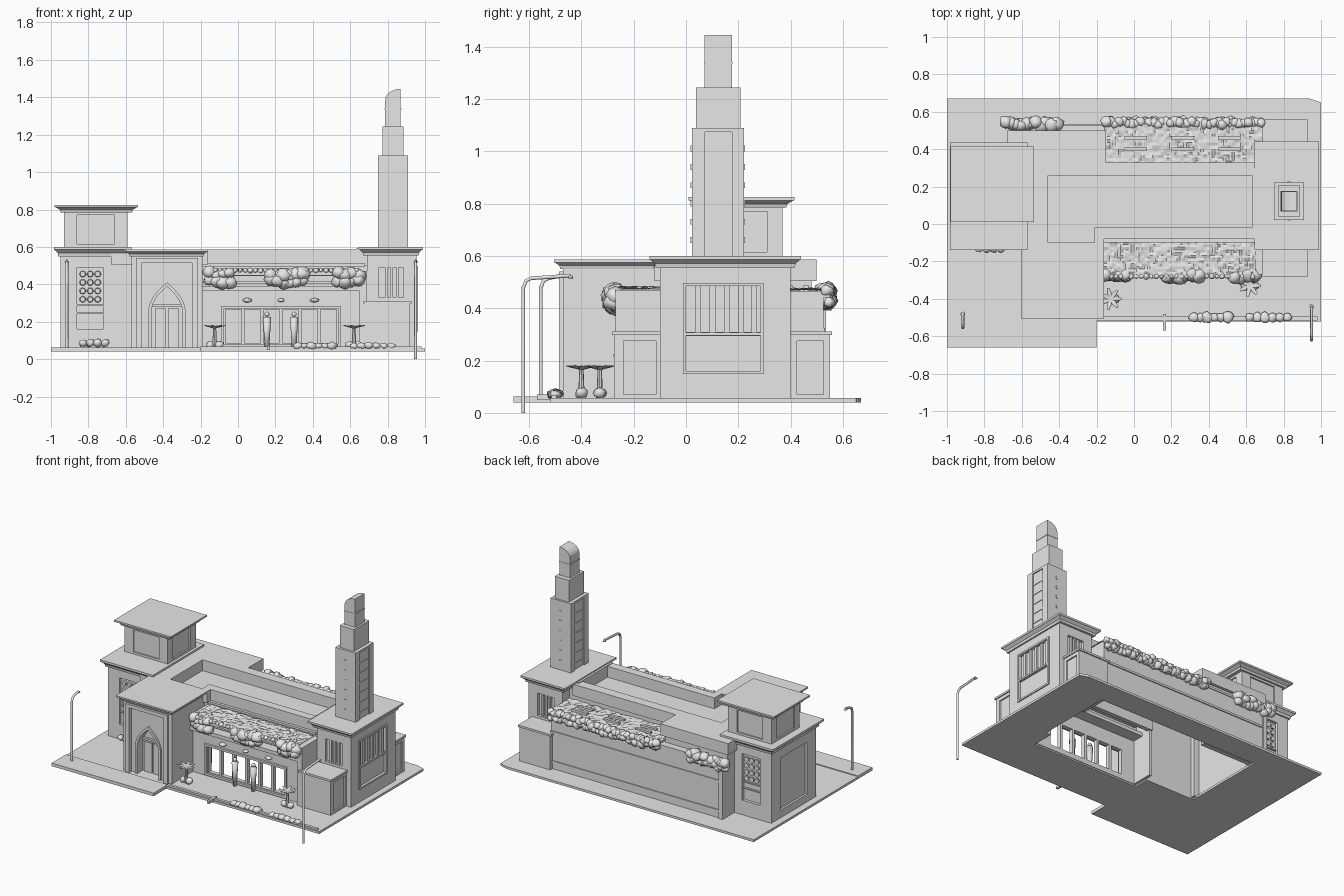
import bpy, bmesh, math, random
from mathutils import Vector, Matrix

random.seed(4)
if "Cube" in bpy.data.objects:
    bpy.data.objects.remove(bpy.data.objects["Cube"])

stone = bpy.data.materials.new("pale_grey_stone")
stone.use_nodes = True
stone.diffuse_color = (0.8, 0.8, 0.8, 1)
stone.node_tree.nodes["Principled BSDF"].inputs["Base Color"].default_value = (0.8, 0.8, 0.8, 1)


def finish(name, bm, smooth=False):
    bmesh.ops.recalc_face_normals(bm, faces=bm.faces)
    mesh = bpy.data.meshes.new(name)
    for f in bm.faces:
        f.smooth = smooth
    bm.to_mesh(mesh)
    bm.free()
    mesh.materials.append(stone)
    ob = bpy.data.objects.new(name, mesh)
    bpy.context.scene.collection.objects.link(ob)
    return ob


def add_loft(bm, rings):
    """Rectangular rings (x0, x1, y0, y1, z) joined from bottom to top."""
    loops = [[bm.verts.new(p) for p in ((a, c, z), (b, c, z), (b, d, z), (a, d, z))]
             for a, b, c, d, z in rings]
    bm.faces.new(loops[0])
    bm.faces.new(loops[-1])
    for lo, hi in zip(loops, loops[1:]):
        for i in range(4):
            j = (i + 1) % 4
            bm.faces.new((lo[i], lo[j], hi[j], hi[i]))


def boxes(name, items):
    bm = bmesh.new()
    for a, b, c, d, e, f in items:
        add_loft(bm, [(a, b, c, d, e), (a, b, c, d, f)])
    return finish(name, bm)


def box(name, *dims):
    return boxes(name, [dims])


def prism(name, pts, lo, hi, axis="z"):
    place = (lambda p, t: (p[0], p[1], t)) if axis == "z" else (lambda p, t: (p[0], t, p[1]))
    bm = bmesh.new()
    a, b = ([bm.verts.new(place(p, t)) for p in pts] for t in (lo, hi))
    bm.faces.new(a)
    bm.faces.new(b)
    for i in range(len(pts)):
        j = (i + 1) % len(pts)
        bm.faces.new((a[i], a[j], b[j], b[i]))
    return finish(name, bm)


def cut(ob, cutter):
    mod = ob.modifiers.new("cut", "BOOLEAN")
    mod.operation, mod.solver, mod.object = "DIFFERENCE", "EXACT", cutter
    bpy.context.view_layer.update()
    graph = bpy.context.evaluated_depsgraph_get()
    mesh = bpy.data.meshes.new_from_object(ob.evaluated_get(graph))
    ob.modifiers.clear()
    ob.data = mesh
    bpy.data.objects.remove(cutter)


def cornice(name, a, b, c, d, z0, z1, out=0.035):
    bm = bmesh.new()
    h = z1 - z0
    rings = [(out, 0), (out * 0.7, 0), (out * 0.6, 0.35), (out * 0.15, 0.65), (0, 0.7), (0, 1)]
    add_loft(bm, [(a + o, b - o, c + o, d - o, z0 + h * t) for o, t in rings])
    finish(name, bm)


def blobs(name, centres, size, squash=0.9):
    """Leafy clumps made of jittered spheres."""
    bm = bmesh.new()
    for c in centres:
        r = size * random.uniform(0.8, 1.15)
        made = bmesh.ops.create_icosphere(bm, subdivisions=2, radius=r)["verts"]
        for v in made:
            v.co *= random.uniform(0.82, 1.15)
            v.co.z *= squash
            v.co += Vector(c)
    finish(name, bm, True)


def foliage(name, x0, x1, y, z, size):
    n = max(2, int((x1 - x0) / (size * 0.8)))
    blobs(name, [(x0 + (x1 - x0) * (i + 0.5) / n, y + random.uniform(-0.01, 0.01),
                  z + dz + random.uniform(-0.01, 0.01)) for i in range(n) for dz in (-size * 0.5, size * 0.5)], size)


def awning(name, x0, x1, y0, y1, z):
    """Rough planted canopy over a thin slab."""
    bm = bmesh.new()
    bmesh.ops.create_grid(bm, x_segments=56, y_segments=14, size=0.5)
    for v in bm.verts:
        v.co = ((x0 + x1) / 2 + v.co.x * (x1 - x0), (y0 + y1) / 2 + v.co.y * (y1 - y0),
                z + random.uniform(-0.004, 0.007))
    finish(name, bm)
    box(name + "_slab", x0, x1, y0, y1, z - 0.03, z - 0.005)


# Pavement with the open floor under the hall
ground = prism("pavement", [(-1, -0.52), (1, -0.52), (1, 0.65), (0.94, 0.67), (-1, 0.67)], 0.04, 0.056)
cut(ground, prism("floor_opening", [(-0.58, -0.1), (-0.19, -0.1), (-0.19, -0.21), (0.65, -0.21),
                                    (0.65, -0.05), (0.69, -0.05), (0.69, 0.5), (-0.58, 0.5)], 0, 0.1))
prism("front_apron", [(-1, -0.66), (-0.2, -0.66), (-0.2, -0.5), (-1, -0.5)], 0.04, 0.062)
box("front_curb", -0.2, 0.98, -0.515, -0.495, 0.05, 0.068)

# Left pavilion
left = box("left_pavilion", -0.95, -0.6, -0.1, 0.4, 0.05, 0.56)
cut(left, boxes("pavilion_recesses", [(-0.86, -0.72, -0.2, -0.08, 0.16, 0.49), (-0.86, -0.72, 0.38, 0.5, 0.16, 0.49),
                                      (-1, -0.935, 0.0, 0.3, 0.11, 0.48)]))
cornice("left_pavilion_cornice", -0.985, -0.57, -0.14, 0.435, 0.55, 0.6)
upper = box("left_upper_storey", -0.93, -0.59, 0.055, 0.37, 0.6, 0.79)
cut(upper, boxes("upper_recesses", [(-0.86, -0.66, 0, 0.065, 0.615, 0.77), (-0.86, -0.66, 0.36, 0.4, 0.615, 0.77),
                                    (-1, -0.92, 0.11, 0.31, 0.615, 0.77), (-0.6, -0.5, 0.11, 0.31, 0.615, 0.77)]))
cornice("left_upper_cornice", -0.98, -0.535, 0.01, 0.415, 0.785, 0.825, 0.045)

# Lattice medallions and sills in the pavilion windows
for side, y in (("front", -0.086), ("back", 0.386)):
    bm = bmesh.new()
    for i in range(3):
        for k in range(4):
            m = Matrix.Translation((-0.83 + i * 0.04, y, 0.32 + k * 0.045)) @ Matrix.Rotation(math.pi / 2, 4, "X")
            bmesh.ops.create_cone(bm, cap_ends=True, segments=10, radius1=0.018, radius2=0.014, depth=0.02, matrix=m)
    finish(side + "_lattice", bm)
    boxes(side + "_lattice_rails", [(-0.86, -0.72, y - 0.006, y + 0.006, z, z + 0.008) for z in (0.285, 0.24)])
blobs("pavilion_planter", [(-0.83 + i * 0.04, -0.13, 0.085) for i in range(4)], 0.025)

# Entrance block with a pointed arch
gate = box("entrance_block", -0.57, -0.19, -0.47, -0.1, 0.05, 0.56)
cut(gate, box("portal_recess", -0.515, -0.245, -0.5, -0.455, 0.04, 0.515))


def arch(half, spring, peak, base=0.04, cx=-0.38):
    right = [(half * (1 - (t / 6) ** 2.0), spring + (peak - spring) * t / 6) for t in range(7)]
    return ([(cx + half, base)] + [(cx + x, z) for x, z in right]
            + [(cx - x, z) for x, z in right[-2::-1]] + [(cx - half, base)])


cut(gate, prism("arch_recess", arch(0.085, 0.25, 0.39), -0.5, -0.4, "y"))
rim = prism("arch_rim", arch(0.1, 0.25, 0.41, 0.056), -0.468, -0.445, "y")
cut(rim, prism("rim_opening", arch(0.083, 0.25, 0.388), -0.5, -0.43, "y"))
boxes("portal_frame", [(-0.545, -0.515, -0.485, -0.46, 0.05, 0.54), (-0.245, -0.215, -0.485, -0.46, 0.05, 0.54),
                       (-0.545, -0.215, -0.485, -0.46, 0.515, 0.54)])
boxes("entrance_doors", [(x, x + 0.06, -0.415, -0.395, 0.06, 0.27) for x in (-0.445, -0.375)]
      + [(-0.465, -0.295, -0.415, -0.395, 0.28, 0.295)])
cornice("entrance_cornice", -0.605, -0.16, -0.505, -0.1, 0.55, 0.587)

# Hall: walls, roof deck and parapet
boxes("hall_walls", [(-0.66, -0.63, -0.08, 0.48, 0.05, 0.56), (-0.62, -0.56, -0.1, -0.07, 0.05, 0.56),
                     (-0.65, -0.18, 0.45, 0.48, 0.05, 0.56), (-0.2, -0.17, 0.31, 0.48, 0.4, 0.56),
                     (-0.19, 0.69, 0.29, 0.32, 0.44, 0.56), (-0.19, 0.69, -0.07, -0.04, 0.38, 0.56)])
box("roof_deck", -0.62, 0.68, -0.1, 0.31, 0.495, 0.51)
box("roof_deck_rear", -0.64, -0.18, 0.3, 0.46, 0.495, 0.51)
parapet = prism("roof_parapet", [(-0.68, -0.12), (-0.16, -0.12), (-0.16, -0.08), (0.66, -0.08), (0.66, 0.33),
                                 (-0.15, 0.33), (-0.15, 0.5), (-0.68, 0.5)], 0.505, 0.587)
cut(parapet, prism("roof_recess", [(-0.46, -0.115), (-0.21, -0.115), (-0.21, -0.02), (0.64, -0.02),
                                   (0.64, 0.26), (-0.46, 0.26)], 0.4, 0.7))
box("hall_east_rim", 0.63, 0.69, -0.08, 0.3, 0.5, 0.592)

# Shop front with open panes, ledge and planted canopy
shop = box("shop_front", -0.19, 0.66, -0.235, -0.205, 0.05, 0.38)
n, w = 6, 0.61 / 6
cut(shop, boxes("panes", [(-0.075 + i * w + 0.009, -0.075 + (i + 1) * w - 0.009, -0.3, -0.1, 0.085, 0.265)
                          for i in range(n)]))
boxes("shop_window_frame", [(-0.09, 0.55, -0.25, -0.23, 0.27, 0.285), (-0.09, 0.55, -0.25, -0.23, 0.065, 0.08),
                            (-0.09, -0.075, -0.25, -0.23, 0.065, 0.285), (0.535, 0.55, -0.25, -0.23, 0.065, 0.285)])
box("shop_ledge", -0.19, 0.66, -0.27, -0.12, 0.365, 0.39)
boxes("shop_side_walls", [(0.65, 0.69, -0.27, -0.05, 0.05, 0.47), (-0.19, -0.17, -0.235, -0.05, 0.05, 0.47)])
box("clerestory_wall", -0.19, 0.66, -0.2, -0.18, 0.38, 0.47)
boxes("clerestory_rails", [(-0.19, 0.66, -0.225, -0.2, z, z + 0.012) for z in (0.405, 0.445)])
awning("front_canopy", -0.16, 0.65, -0.285, -0.08, 0.478)
for i, (a, b) in enumerate(((-0.17, -0.03), (0.16, 0.36), (0.52, 0.66))):
    foliage("front_canopy_foliage_%d" % i, a, b, -0.275, 0.437, 0.038)
blobs("canopy_edge", [(-0.15 + i * 0.027, -0.28, 0.474) for i in range(30)], 0.015)
blobs("wall_lights", [(x, -0.24, 0.315) for x in (0.05, 0.23, 0.41)], 0.022, 0.5)

# Rear wall and planted canopy
boxes("rear_wall", [(-0.65, 0.69, 0.5, 0.525, 0.05, 0.45), (-0.66, -0.63, 0.46, 0.535, 0.05, 0.46),
                    (-0.65, 0.69, 0.52, 0.532, 0.1, 0.115), (-0.65, 0.69, 0.52, 0.532, 0.31, 0.325),
                    (0.66, 0.69, 0.3, 0.525, 0.05, 0.46)])
box("rear_wall_cap", -0.65, -0.15, 0.44, 0.53, 0.44, 0.455)
awning("rear_canopy", -0.16, 0.69, 0.32, 0.55, 0.472)
foliage("rear_canopy_foliage", -0.16, 0.69, 0.54, 0.447, 0.028)
foliage("rear_left_foliage", -0.7, -0.4, 0.535, 0.445, 0.034)
boxes("canopy_planters", [(x, x + 0.12, y, y + 0.02, 0.47, 0.488) for x in (-0.05, 0.2, 0.45) for y in (0.39, 0.45)])

# Right pavilion and its barred windows
right = box("right_pavilion", 0.69, 0.955, -0.1, 0.4, 0.045, 0.565)
cut(right, boxes("right_recesses", [(0.94, 1, 0, 0.285, 0.31, 0.485), (0.945, 1, 0, 0.285, 0.16, 0.295),
                                    (0.755, 0.885, -0.2, -0.08, 0.33, 0.49), (0.755, 0.885, 0.38, 0.5, 0.33, 0.49)]))
boxes("side_window_bars", [(0.938, 0.952, y, y + 0.022, 0.31, 0.485) for y in (0.035, 0.09, 0.145, 0.2, 0.25)])
boxes("end_window_bars", [(x, x + 0.014, y, y + 0.014, 0.33, 0.49) for x in (0.785, 0.815, 0.845)
                          for y in (-0.095, 0.381)])
boxes("side_window_frame", [(0.95, 0.963, -0.012, 0.297, z, z + 0.012) for z in (0.148, 0.296, 0.485)]
      + [(0.95, 0.963, y, y + 0.012, 0.148, 0.497) for y in (-0.012, 0.285)])
cornice("right_cornice", 0.645, 0.99, -0.14, 0.44, 0.555, 0.6)

# Low annexes either side of the right pavilion
for name, c, d in (("front_annex", -0.275, -0.09), ("rear_annex", 0.39, 0.55)):
    ob = box(name, 0.68, 0.92, c, d, 0.05, 0.3)
    cut(ob, box("annex_recess", 0.91, 1, c + 0.035, d - 0.025, 0.07, 0.275))
    box(name + "_cap", 0.67, 0.928, c - 0.008, d + 0.008, 0.298, 0.312)

# Stepped tower with curved crown
tower = box("tower_shaft", 0.748, 0.908, 0.022, 0.222, 0.59, 1.09)
cut(tower, boxes("tower_panels", [(0.9, 1, 0.072, 0.175, 0.6, 1.075), (0.7, 0.756, 0.072, 0.175, 0.6, 1.075)]))
boxes("tower_ribs", [(x, x + 0.007, 0.075, 0.172, 0.64 + i * 0.07, 0.648 + i * 0.07)
                     for i in range(6) for x in (0.752, 0.897)])
boxes("tower_ornaments", [(0.82, 0.837, 0.018, 0.226, 0.65 + i * 0.07, 0.672 + i * 0.07) for i in range(6)])
box("tower_middle", 0.773, 0.884, 0.038, 0.208, 1.09, 1.245)
crown = [(0.787, 1.245), (0.87, 1.245), (0.87, 1.445)]
crown += [(0.87 - 0.083 * math.sin(t * math.pi / 12), 1.385 + 0.06 * math.cos(t * math.pi / 12)) for t in range(1, 7)]
prism("tower_crown", crown, 0.07, 0.175, "y")
box("tower_crown_band", 0.784, 0.873, 0.068, 0.177, 1.335, 1.342)


# Street lamps
def lamp(name, x, y, base, reach):
    curve = bpy.data.curves.new(name, "CURVE")
    curve.dimensions, curve.bevel_depth, curve.bevel_resolution = "3D", 0.008, 1
    curve.use_fill_caps = True
    sp = curve.splines.new("POLY")
    pts = [(x, y, base), (x, y, 0.48), (x, y + 0.01, 0.505), (x, y + 0.03, 0.515), (x, y + reach, 0.525)]
    sp.points.add(len(pts) - 1)
    for p, co in zip(sp.points, pts):
        p.co = (*co, 1)
    curve.materials.append(stone)
    bpy.context.scene.collection.objects.link(bpy.data.objects.new(name, curve))
    blobs(name + "_head", [(x, y + reach, 0.52)], 0.014, 0.6)


lamp("left_lamp", -0.915, -0.555, 0.05, 0.075)
lamp("right_lamp", 0.95, -0.622, 0.0, 0.18)

# Small palms
for k, (x, y) in enumerate(((-0.125, -0.4), (0.62, -0.33))):
    bm = bmesh.new()
    bmesh.ops.create_cone(bm, cap_ends=True, segments=8, radius1=0.013, radius2=0.008, depth=0.12,
                          matrix=Matrix.Translation((x, y, 0.11)))
    for i in range(7):
        m = (Matrix.Translation((x, y, 0.17)) @ Matrix.Rotation(i * math.tau / 7, 4, "Z")
             @ Matrix.Rotation(1.4, 4, "Y") @ Matrix.Diagonal((0.4, 1, 1, 1)) @ Matrix.Translation((0, 0, 0.03)))
        bmesh.ops.create_cone(bm, cap_ends=True, segments=6, radius1=0.018, radius2=0.006, depth=0.06, matrix=m)
    finish("palm_%d" % k, bm)
    blobs("palm_base_%d" % k, [(x + d, y, 0.075) for d in (-0.025, 0.025)], 0.025)

# Standing figures, kerbside planting and sign
for k, x in enumerate((0.155, 0.3)):
    bm = bmesh.new()
    bmesh.ops.create_cone(bm, cap_ends=True, segments=8, radius1=0.012, radius2=0.022, depth=0.17,
                          matrix=Matrix.Translation((x, -0.255, 0.14)))
    bmesh.ops.create_uvsphere(bm, u_segments=8, v_segments=6, radius=0.014, matrix=Matrix.Translation((x, -0.255, 0.24)))
    finish("figure_%d" % k, bm, True)
for k, (a, b) in enumerate(((0.32, 0.5), (0.62, 0.82))):
    blobs("kerb_planting_%d" % k, [(a + (b - a) * i / 5, -0.5, 0.07) for i in range(6)], 0.028, 0.7)
box("kerb_sign", 0.155, 0.172, -0.57, -0.48, 0.05, 0.07)
